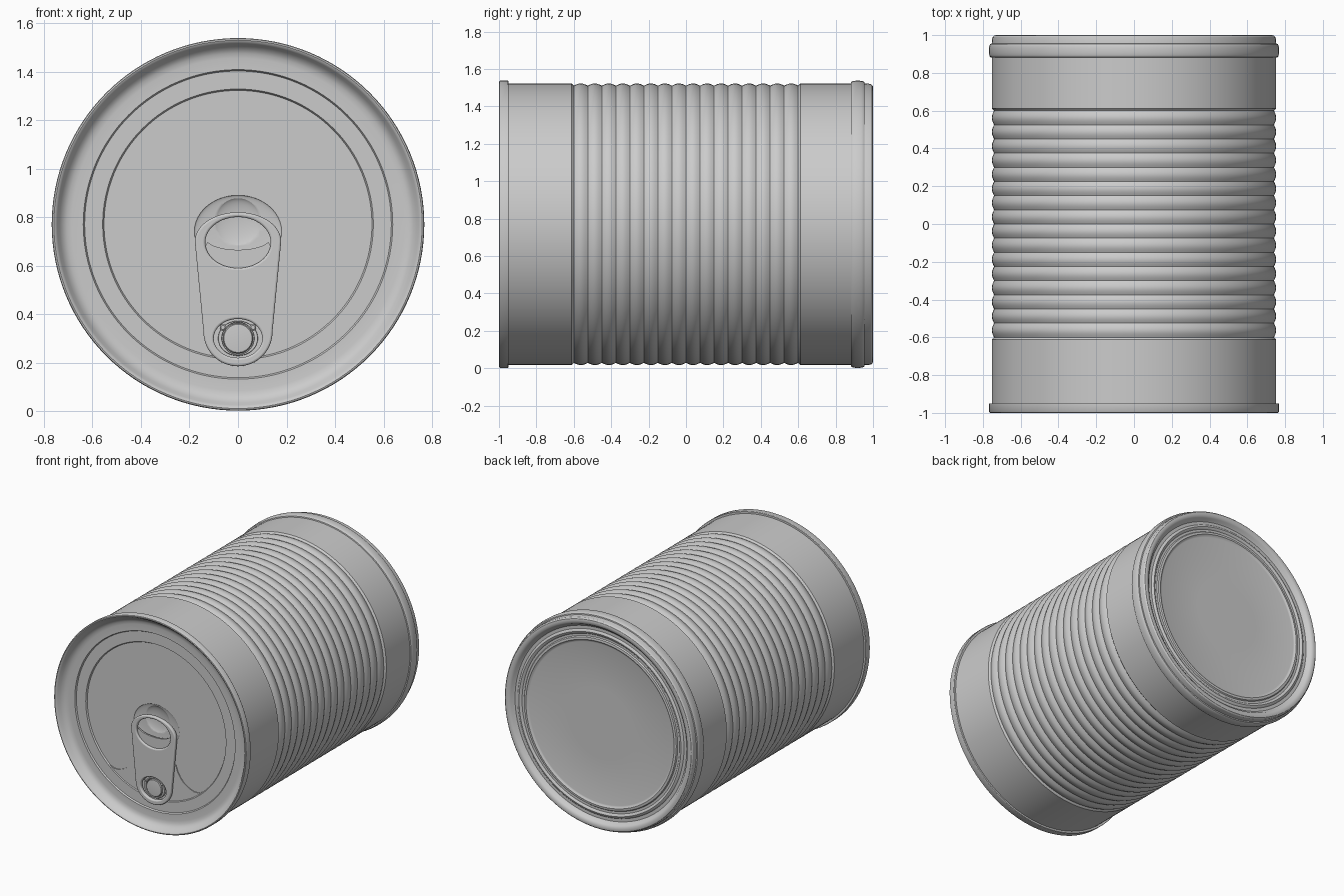
import bpy, bmesh, math
from math import sin, cos, pi

if "Cube" in bpy.data.objects:
    bpy.data.objects.remove(bpy.data.objects["Cube"])

CZ = 0.77      # height of the can's axis
SEG = 128


def finish(ob, angle=32):
    bpy.ops.object.select_all(action='DESELECT')
    bpy.context.view_layer.objects.active = ob
    ob.select_set(True)
    bpy.ops.object.shade_smooth_by_angle(angle=math.radians(angle))


def lathe(name, profile, cx=0, cz=CZ, seg=SEG):
    """Revolve (radius, y) points around an axis parallel to y."""
    bm = bmesh.new()
    rings = []
    for r, y in profile:
        rings.append([bm.verts.new((cx + r * cos(2 * pi * i / seg), y,
                                    cz + r * sin(2 * pi * i / seg))) for i in range(seg)])
    for a, b in zip(rings, rings[1:]):
        for i in range(seg):
            j = (i + 1) % seg
            bm.faces.new((a[i], a[j], b[j], b[i]))
    bm.faces.new(rings[0])
    bm.faces.new(rings[-1])
    bmesh.ops.recalc_face_normals(bm, faces=bm.faces)
    me = bpy.data.meshes.new(name)
    bm.to_mesh(me)
    bm.free()
    ob = bpy.data.objects.new(name, me)
    bpy.context.collection.objects.link(ob)
    return ob


def plate(name, outlines, y, half, bevel=0.0):
    """Flat plate in the xz plane from closed outlines (inner ones are holes)."""
    cu = bpy.data.curves.new(name, 'CURVE')
    cu.dimensions = '2D'
    cu.fill_mode = 'BOTH'
    cu.extrude = half - bevel
    cu.bevel_depth = bevel
    cu.offset = -bevel
    cu.bevel_resolution = 3
    for pts in outlines:
        sp = cu.splines.new('POLY')
        sp.points.add(len(pts) - 1)
        for p, (x, z) in zip(sp.points, pts):
            p.co = (x, z, 0, 1)
        sp.use_cyclic_u = True
    ob = bpy.data.objects.new(name, cu)
    bpy.context.collection.objects.link(ob)
    ob.location.y = y
    ob.rotation_euler.x = pi / 2
    bpy.ops.object.select_all(action='DESELECT')
    bpy.context.view_layer.objects.active = ob
    ob.select_set(True)
    bpy.ops.object.convert(target='MESH')
    finish(bpy.context.object)


def arc(cx, cz, rx, rz, a0, a1, n=32):
    return [(cx + rx * cos(math.radians(a0 + (a1 - a0) * i / n)),
             cz + rz * sin(math.radians(a0 + (a1 - a0) * i / n))) for i in range(n + 1)]


def ellipse(cx, cz, rx, rz, n=64):
    return arc(cx, cz, rx, rz, 0, 360, n)[:-1]


# can: recessed front lid, seam, ribbed wall, rear bead and stepped base
front = [(0.25, -0.925), (0.552, -0.925), (0.558, -0.935), (0.632, -0.935), (0.638, -0.945),
         (0.685, -0.945), (0.705, -0.948), (0.722, -0.957), (0.735, -0.972), (0.745, -0.988),
         (0.752, -0.997), (0.759, -1.0), (0.765, -0.998), (0.768, -0.993),
         (0.768, -0.953), (0.766, -0.95), (0.753, -0.95), (0.753, -0.612)]
ribs = [(0.741 + 0.012 * abs(sin(pi * i / 8)), -0.6 + 1.2 * i / 128) for i in range(129)]
bead = [(0.753 + 0.015 * sin(pi * i / 10) ** 0.6, 0.918 - 0.037 * cos(pi * i / 10))
        for i in range(11)]
back = [(0.752, 0.975), (0.749, 0.99), (0.741, 0.998), (0.73, 1.0), (0.715, 0.998),
        (0.703, 0.99), (0.694, 0.975), (0.684, 0.968), (0.662, 0.968), (0.654, 0.975),
        (0.645, 0.978), (0.636, 0.975), (0.628, 0.968), (0.612, 0.968), (0.606, 0.976),
        (0.59, 0.978), (0.58, 0.97), (0.572, 0.968), (0.25, 0.968)]
can = lathe("can", front + ribs + [(0.753, 0.612)] + bead + back)

# finger dimples pressed into the lid under the pull tab
for name, cz, rx, depth, rz in (("wide_dimple", 0.74, 0.18, 0.015, 0.15),
                                ("round_dimple", 0.775, 0.105, 0.028, 0.105)):
    bpy.ops.mesh.primitive_uv_sphere_add(segments=48, ring_count=24, radius=1,
                                         location=(0, -0.925, cz))
    cutter = bpy.context.object
    cutter.name = name + "_cutter"
    cutter.scale = (rx, depth, rz)
    cutter.hide_render = True
    mod = can.modifiers.new(name, 'BOOLEAN')
    mod.operation = 'DIFFERENCE'
    mod.solver = 'EXACT'
    mod.object = cutter
    bpy.context.view_layer.objects.active = can
    bpy.ops.object.modifier_apply(modifier=name)
    bpy.data.objects.remove(cutter)
finish(can)

# flared platform that carries the tab
side = [(0.335, 0.345), (0.30, 0.345), (0.26, 0.36), (0.22, 0.385), (0.19, 0.42),
        (0.17, 0.455), (0.155, 0.50)]
plate("tab_platform", [arc(0, CZ, 0.552, 0.552, 228, 312, 40) + side
                       + [(-x, z) for x, z in reversed(side)]], -0.927, 0.004)

# pull tab with finger hole and rivet hole
outline = arc(0, 0.70, 0.178, 0.12, 0, 180) + arc(0, 0.325, 0.142, 0.14, 180, 360)
plate("pull_tab", [outline, ellipse(0, 0.695, 0.135, 0.105), ellipse(0, 0.30, 0.10, 0.08)],
      -0.953, 0.014, 0.009)

# folded lip in the lower half of the finger hole
lip = arc(0, 0.695, 0.138, 0.108, 190, 350) + arc(0, 0.715, 0.134, 0.05, 340, 200)
plate("finger_lip", [lip], -0.947, 0.006)

# rivet with its washer and two small locating bumps
plate("rivet_washer", [ellipse(0, 0.30, 0.082, 0.072), ellipse(0, 0.30, 0.066, 0.066)],
      -0.943, 0.01, 0.003)
rivet = lathe("rivet", [(0.062, -0.925), (0.062, -0.952), (0.058, -0.957), (0.05, -0.958)],
              0, 0.30, 48)
finish(rivet)
for s in (-1, 1):
    bump = lathe("rivet_bump", [(0.013, -0.93), (0.013, -0.955), (0.008, -0.959)],
                 s * 0.062, 0.345, 16)
    finish(bump)
